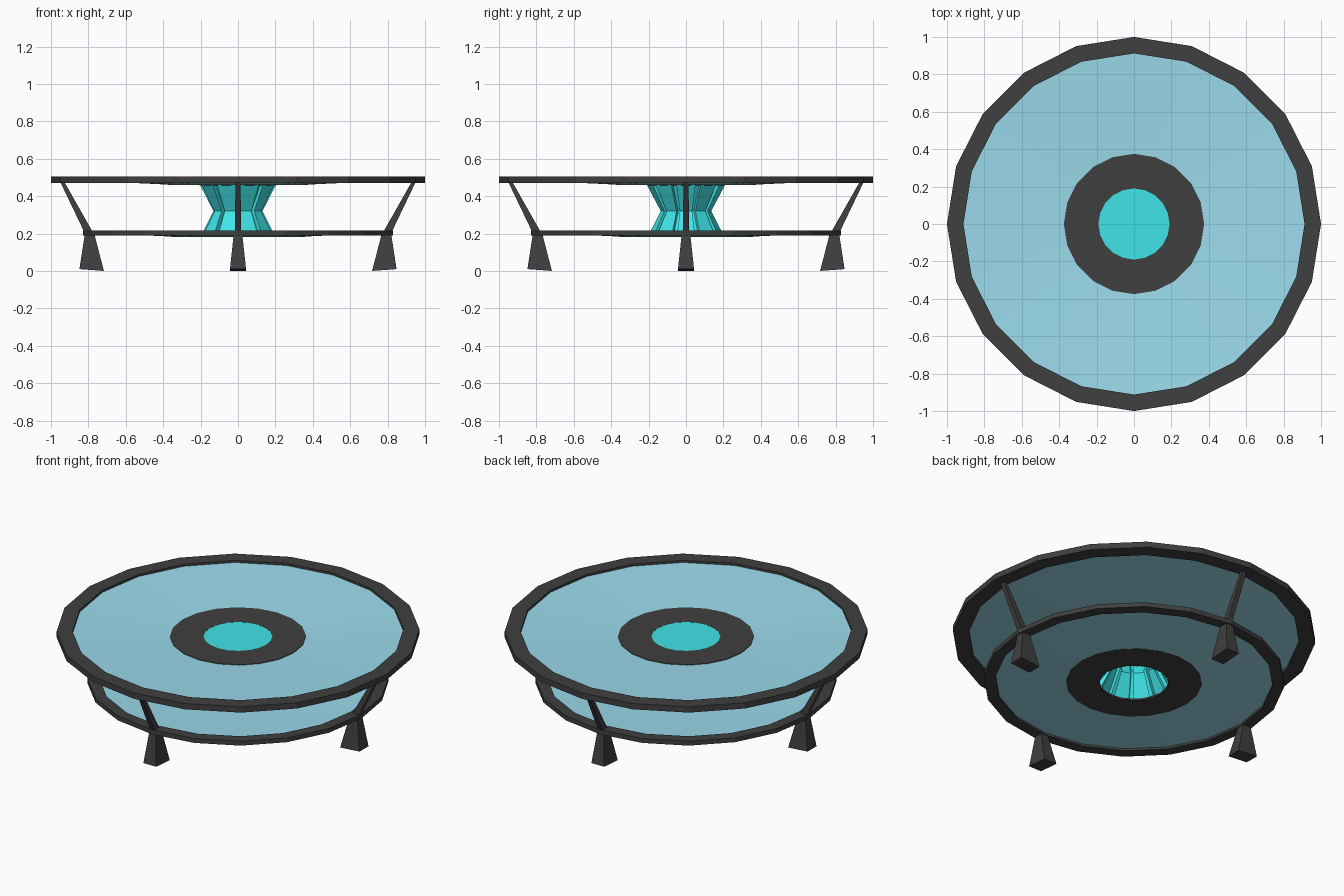
import bpy, math

if "Cube" in bpy.data.objects:
    bpy.data.objects.remove(bpy.data.objects["Cube"])

def material(name, col):
    m = bpy.data.materials.new(name)
    m.diffuse_color = (*col, 1)
    m.use_nodes = True
    m.node_tree.nodes["Principled BSDF"].inputs["Base Color"].default_value = m.diffuse_color
    return m

BLACK = material("black", (0.05, 0.05, 0.05))
GLASS = material("blue_glass", (0.33, 0.71, 0.84))
CYAN = material("cyan", (0.05, 0.78, 0.80))
N = 20

def add(name, verts, faces, mat):
    me = bpy.data.meshes.new(name)
    me.from_pydata(verts, [], faces)
    me.materials.append(mat)
    ob = bpy.data.objects.new(name, me)
    bpy.context.collection.objects.link(ob)
    return ob

def revolve(name, profile, mat):
    """Closed (radius, z) loop, counter-clockwise, turned into an N-sided ring."""
    k = len(profile)
    verts = [(r * math.cos(2 * math.pi * i / N), r * math.sin(2 * math.pi * i / N), z)
             for i in range(N) for r, z in profile]
    faces = [(i * k + j, (i + 1) % N * k + j, (i + 1) % N * k + (j + 1) % k, i * k + (j + 1) % k)
             for i in range(N) for j in range(k)]
    return add(name, verts, faces, mat)

def tier(label, r_in, r_out, z0, z1, z_hub):
    # Rim, shallow dished pane and black collar around the hub
    z_edge = (z0 + z1) / 2
    t = 0.005
    revolve(label + "_rim", [(r_in, z0), (r_out, z0), (r_out, z1), (r_in, z1)], BLACK)
    revolve(label + "_pane", [(0.36, z_hub), (r_in + 0.01, z_edge),
                              (r_in + 0.01, z_edge + t), (0.36, z_hub + t)], GLASS)
    revolve(label + "_collar", [(0.19, z_hub - 0.003), (0.375, z_hub - 0.001),
                                (0.375, z_hub + 0.009), (0.19, z_hub + 0.007)], BLACK)

tier("top", 0.912, 1.0, 0.47, 0.505, 0.461)
tier("shelf", 0.765, 0.83, 0.19, 0.217, 0.184)

# Hourglass hub: ten raised panels separated by narrow grooves
levels = [(0.205, 0.184), (0.135, 0.32), (0.21, 0.461)]
half = math.radians(14)
verts = []
for r, z in levels:
    for p in range(10):
        a = p * math.pi / 5 + math.pi / 10 - math.pi / 10
        for da, rr in ((-half, r), (half, r), (half, r - 0.025), (math.pi / 5 - half, r - 0.025)):
            verts.append((rr * math.cos(a + da), rr * math.sin(a + da), z))
faces = [(l * 40 + i, l * 40 + (i + 1) % 40, (l + 1) * 40 + (i + 1) % 40, (l + 1) * 40 + i)
         for l in range(2) for i in range(40)]
add("hourglass_hub", verts, faces, CYAN)

# Flat cyan disc closing the hub
bpy.ops.mesh.primitive_cylinder_add(vertices=N, radius=0.192, depth=0.006, location=(0, 0, 0.464),
                                    rotation=(0, 0, math.pi / 2))
disc = bpy.context.object
disc.name = "hub_disc"
disc.data.materials.append(CYAN)

def tapered(name, bottom, top, angle):
    """Four-sided bar between two sections: (x0, z0, x1, z1, half width)."""
    c, s = math.cos(angle), math.sin(angle)
    verts = []
    for x0, z0, x1, z1, w in (bottom, top):
        for x, y, z in ((x0, -w, z0), (x1, -w, z1), (x1, w, z1), (x0, w, z0)):
            verts.append((x * c - y * s, x * s + y * c, z))
    faces = [(3, 2, 1, 0), (4, 5, 6, 7)] + [(i, (i + 1) % 4, (i + 1) % 4 + 4, i + 4) for i in range(4)]
    return add(name, verts, faces, BLACK)

# Four slanted struts standing on flared feet
for i, side in enumerate(("right", "back", "left", "front")):
    a = i * math.pi / 2
    tapered(side + "_foot", (0.717, 0.0, 0.848, 0.01, 0.043), (0.77, 0.205, 0.818, 0.205, 0.022), a)
    tapered(side + "_strut", (0.772, 0.2, 0.818, 0.2, 0.016), (0.928, 0.475, 0.95, 0.475, 0.014), a)
